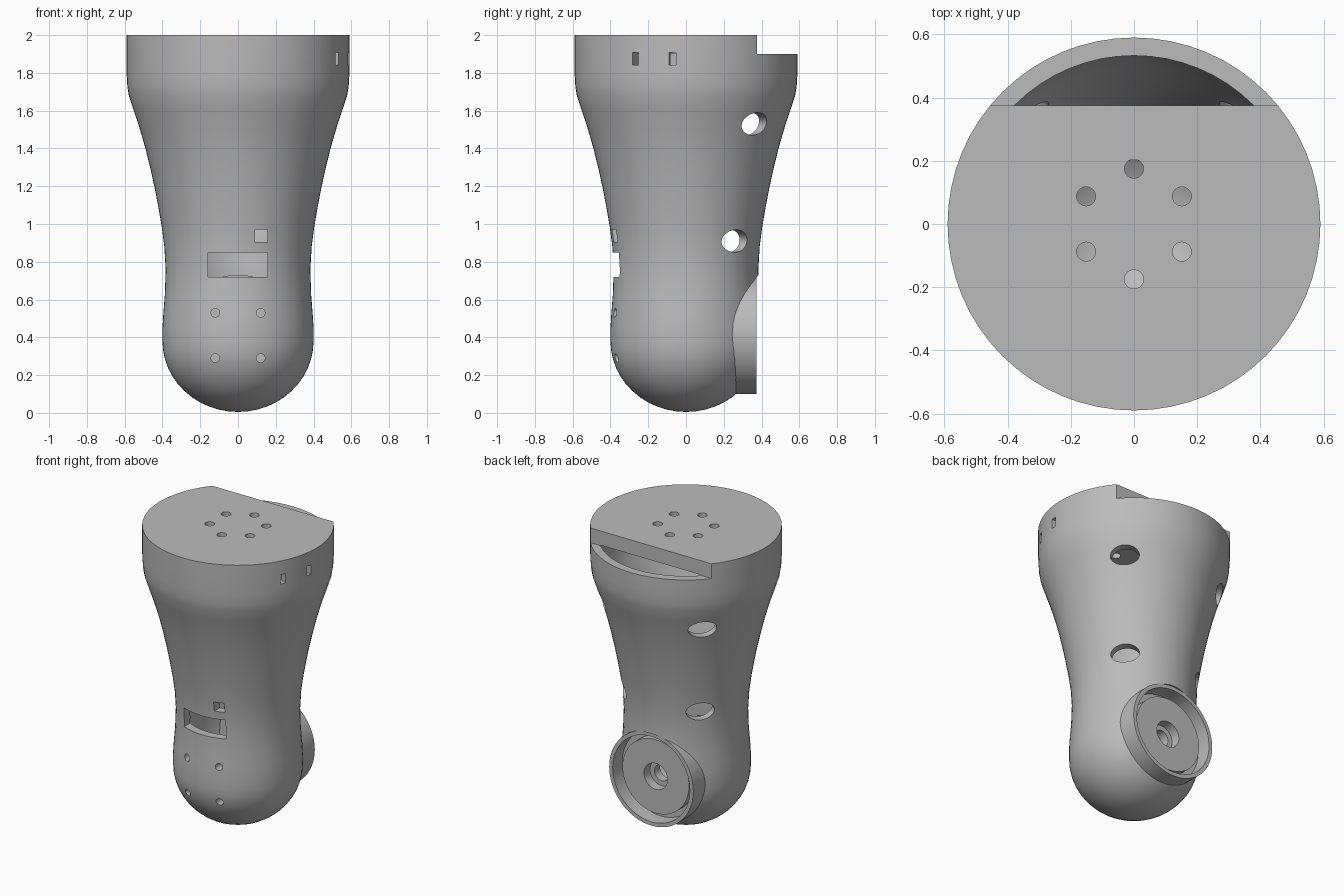
import bpy
import bmesh
from math import sin, cos, pi, radians
from mathutils import Matrix, Vector

old = bpy.data.objects.get("Cube")
if old:
    bpy.data.objects.remove(old)

grey = bpy.data.materials.new("plain grey")
grey.use_nodes = True
grey.diffuse_color = (0.5, 0.5, 0.5, 1)
grey.node_tree.nodes["Principled BSDF"].inputs["Base Color"].default_value = (0.5, 0.5, 0.5, 1)


def to_object(name, bm):
    mesh = bpy.data.meshes.new(name)
    bmesh.ops.recalc_face_normals(bm, faces=bm.faces[:])
    bm.to_mesh(mesh)
    bm.free()
    obj = bpy.data.objects.new(name, mesh)
    obj.data.materials.append(grey)
    bpy.context.collection.objects.link(obj)
    return obj


def lathe(name, profile, closed=False, steps=64):
    """Spin (radius, height) points round z."""
    bm = bmesh.new()
    verts = [bm.verts.new((r, 0, z)) for r, z in profile]
    edges = [bm.edges.new(pair) for pair in zip(verts, verts[1:])]
    if closed:
        edges.append(bm.edges.new((verts[-1], verts[0])))
    bmesh.ops.spin(bm, geom=verts + edges, axis=(0, 0, 1), cent=(0, 0, 0),
                   angle=2 * pi, steps=steps)
    bmesh.ops.remove_doubles(bm, verts=bm.verts[:], dist=0.0002)
    return to_object(name, bm)


def box(low, high, turn=0):
    bm = bmesh.new()
    low, high = Vector(low), Vector(high)
    place = Matrix.Translation((low + high) / 2) @ Matrix.Diagonal((high - low).to_4d())
    bmesh.ops.create_cube(bm, size=1, matrix=Matrix.Rotation(turn, 4, 'Z') @ place)
    return to_object("cutter", bm)


def rod(start, end, radius, stretch=1, segments=32):
    """Cylinder between two points, optionally widened sideways."""
    bm = bmesh.new()
    start, end = Vector(start), Vector(end)
    axis = end - start
    place = (Matrix.Translation((start + end) / 2)
             @ axis.to_track_quat('Z', 'Y').to_matrix().to_4x4()
             @ Matrix.Diagonal((radius * stretch, radius, axis.length, 1)))
    bmesh.ops.create_cone(bm, cap_ends=True, segments=segments, radius1=1,
                          radius2=1, depth=1, matrix=place)
    return to_object("cutter", bm)


def cut(target, cutter):
    mod = target.modifiers.new("cut", 'BOOLEAN')
    mod.operation = 'DIFFERENCE'
    mod.solver = 'EXACT'
    mod.object = cutter
    bpy.context.view_layer.objects.active = target
    bpy.ops.object.modifier_apply(modifier=mod.name)
    bpy.data.objects.remove(cutter)


def dome(radius, height, base):
    """Rounded lower end, from the pole up to the widest ring."""
    return [(radius * sin(a), base - height * cos(a))
            for a in [i * pi / 24 for i in range(13)]]


# Housing: rounded foot, waist, flared neck and straight collar
neck = [(0.4, 0.45), (0.395, 0.53), (0.387, 0.63), (0.383, 0.76), (0.39, 0.88),
        (0.403, 0.98), (0.42, 1.08), (0.441, 1.19), (0.463, 1.29), (0.49, 1.4),
        (0.522, 1.51), (0.552, 1.6), (0.578, 1.68), (0.586, 1.73), (0.59, 1.8)]
wall = 0.057
housing = lathe("housing", dome(0.4, 0.375, 0.38) + neck + [(0.59, 2), (0, 2)])
inside = [(r - wall, z) for r, z in neck]
cut(housing, lathe("cutter", dome(0.4 - wall, 0.32, 0.38) + inside
                   + [(0.59 - wall, 1.903), (0, 1.903)]))

# Notch at the back of the top plate
cut(housing, box((-1, 0.375, 1.9), (1, 1, 2.2)))

# Ring of screw holes in the top plate
for i in range(6):
    a = radians(90 + 60 * i)
    x, y = 0.175 * cos(a), 0.175 * sin(a)
    cut(housing, rod((x, y, 1.85), (x, y, 2.1), 0.03))

# Front window, small square port and four screw holes
cut(housing, box((-0.16, -0.6, 0.72), (0.155, -0.2, 0.85)))
cut(housing, box((0.09, -0.6, 0.905), (0.155, -0.2, 0.97)))
for x in (-0.12, 0.12):
    for z in (0.29, 0.53):
        cut(housing, rod((x, -0.6, z), (x, -0.25, z), 0.023, segments=16))

# Two slots on one side of the collar
for turn in (-27, -7):
    cut(housing, box((0.45, -0.018, 1.843), (0.7, 0.018, 1.907), radians(turn)))

# Oval cable holes on both rear quarters
for side in (-1, 1):
    for z, x, y in ((1.53, 0.36, 0.345), (0.91, 0.285, 0.255)):
        p = Vector((side * x, y, 0))
        lift = Vector((0, 0, z))
        cut(housing, rod(p * 0.5 + lift, p * 1.6 + lift, 0.06, stretch=1.5))

# Rear round mount: rim, groove, plate and stepped bore
mount_z = 0.415
cut(housing, rod((0, 0.2, mount_z), (0, 1, mount_z), 0.315, segments=64))
mount = lathe("rear_mount", [(0.055, 0.2), (0.316, 0.2), (0.316, 0.373), (0.29, 0.373),
                             (0.29, 0.27), (0.25, 0.27), (0.25, 0.325), (0.088, 0.325),
                             (0.088, 0.26), (0.055, 0.26)], closed=True)
mount.data.transform(Matrix.Translation((0, 0, mount_z)) @ Matrix.Rotation(-pi / 2, 4, 'X'))

# Smooth curved walls, keep edges sharp
bpy.ops.object.select_all(action='DESELECT')
for obj in (housing, mount):
    obj.select_set(True)
    bpy.context.view_layer.objects.active = obj
bpy.ops.object.shade_smooth_by_angle(angle=radians(30))
